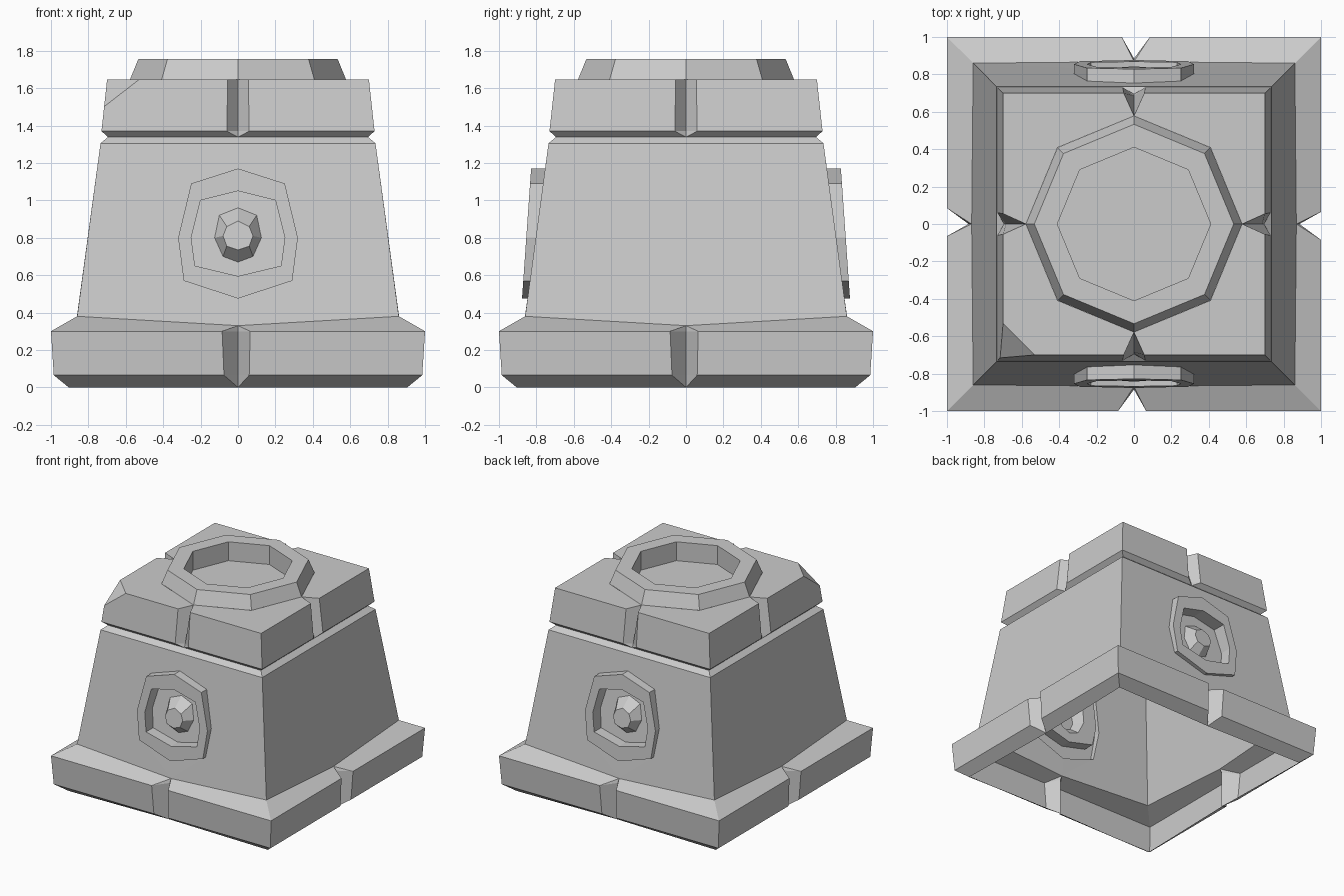
import bpy, bmesh
from math import sin, cos, pi
from mathutils import Matrix, Vector

if "Cube" in bpy.data.objects:
    bpy.data.objects.remove(bpy.data.objects["Cube"])


def finish(bm, name):
    bmesh.ops.remove_doubles(bm, verts=bm.verts[:], dist=0.0005)
    mesh = bpy.data.meshes.new(name)
    bm.to_mesh(mesh)
    bm.free()
    ob = bpy.data.objects.new(name, mesh)
    bpy.context.collection.objects.link(ob)
    return ob


def skin(bm, loops, skip=lambda j, i: False):
    """Turn point loops into quads, return the vertex loops."""
    vl = [[bm.verts.new(p) for p in lp] for lp in loops]
    for j in range(len(vl) - 1):
        a, b = vl[j], vl[j + 1]
        n = len(a)
        for i in range(n):
            if not skip(j, i):
                bm.faces.new((a[i], a[(i + 1) % n], b[(i + 1) % n], b[i]))
    return vl


def turn(k):
    return Matrix.Rotation(k * pi / 2, 3, 'Z')


# Half outlines of the medallion (x, z) from bottom to top
OUTER = [(0, .475), (.29, .57), (.32, .80), (.25, 1.09), (0, 1.17)]
INNER = [(0, .595), (.23, .65), (.25, .80), (.20, 1.0), (0, 1.05)]
GEM = [(0, .67), (.08, .70), (.125, .80), (.10, .92), (0, .96)]
FACET = [(0, .735), (.06, .755), (.08, .81), (.06, .86), (0, .89)]


def wall(z):
    return .86 - (z - .38) * .135


def front(z):
    return .875 - (z - .5) * .07


def outline(half, depth):
    full = half + [(-x, z) for x, z in half[-2:0:-1]]
    return [Vector((x, -depth(z), z)) for x, z in full]


# Shell levels: z, half width, notch left, notch right, notch depth, notch z
LEVELS = [
    (0, .905, 0, 0, .885, 0),
    (.065, .985, .075, .06, .885, .065),
    (.30, 1.0, .085, .065, .885, .30),
    (.38, .86, 0, 0, .868, .33),
    (1.305, .735, 0, 0, .735, 1.305),
    (1.338, .695, 0, 0, .695, 1.338),
    (1.37, .73, .06, .06, .685, 1.37),
    (1.645, .70, .055, .055, .578, 1.645),
]


def level(z, c, a, b, d, zm):
    apex = (0, -d, zm)
    side = [(-c, -c, z), (-a, -c, z) if a else apex, apex, (b, -c, z) if b else apex]
    return [turn(k) @ Vector(p) for k in range(4) for p in side]


# Pedestal shell: base, tapered body, groove and cap, open underneath
bm = bmesh.new()
loops = [level(*lv) for lv in LEVELS]
vl = skin(bm, loops, lambda j, i: j == 3 and i // 4 in (0, 2))
top = vl[-1]
for k in range(4):
    diag = bm.verts.new(turn(k) @ Vector((-.409, -.409, 1.645)))
    bm.faces.new([top[4 * k + o] for o in (-2, -1, 0, 1, 2)] + [diag])

# Front and back body walls with a medallion opening
for k in (0, 2):
    lo, hi = loops[3], loops[4]
    rim = [lo[0], lo[2], lo[4], hi[4], hi[2], hi[0]]
    edges = []
    for pts in (rim, outline(OUTER, wall)):
        vs = [bm.verts.new(turn(k) @ p) for p in pts]
        edges += [bm.edges.new((vs[i - 1], vs[i])) for i in range(len(vs))]
    out = turn(k) @ Vector((0, -1, 0))
    res = bmesh.ops.triangle_fill(bm, edges=edges, use_beauty=True, normal=out)
    for f in res['geom']:
        if isinstance(f, bmesh.types.BMFace):
            f.normal_update()
            if f.normal.dot(out) < 0:
                f.normal_flip()
bmesh.ops.remove_doubles(bm, verts=bm.verts[:], dist=0.0005)

# Chipped cap corner
no = Vector((-1, -1, 1.4)).normalized()
res = bmesh.ops.bisect_plane(bm, geom=bm.verts[:] + bm.edges[:] + bm.faces[:],
                             plane_co=(-.615, -.615, 1.645), plane_no=no,
                             clear_outer=True)
cut = [e for e in res['geom_cut'] if isinstance(e, bmesh.types.BMEdge)]
for f in bmesh.ops.edgenet_fill(bm, edges=cut)['faces']:
    f.normal_update()
    if f.normal.dot(no) < 0:
        f.normal_flip()
finish(bm, "pedestal_shell")

# Octagonal dish on the top
bm = bmesh.new()
profile = [(.578, 1.645), (.533, 1.755), (.41, 1.755), (.41, 1.60)]
vl = skin(bm, [[(r * cos(i * pi / 4), r * sin(i * pi / 4), z) for i in range(8)]
               for r, z in profile])
bm.faces.new(vl[-1])
finish(bm, "octagon_dish")

# Medallions: raised frame, sunken floor and faceted gem
for k, name in ((0, "front_medallion"), (2, "back_medallion")):
    bm = bmesh.new()
    vl = skin(bm, [outline(OUTER, wall), outline(OUTER, front),
                   outline(INNER, front),
                   outline(INNER, lambda z: wall(z) - .05),
                   outline(GEM, lambda z: wall(z) - .05),
                   outline(FACET, lambda z: wall(z) + .03)])
    bm.faces.new(vl[-1])
    bm.transform(turn(k).to_4x4())
    finish(bm, name)
